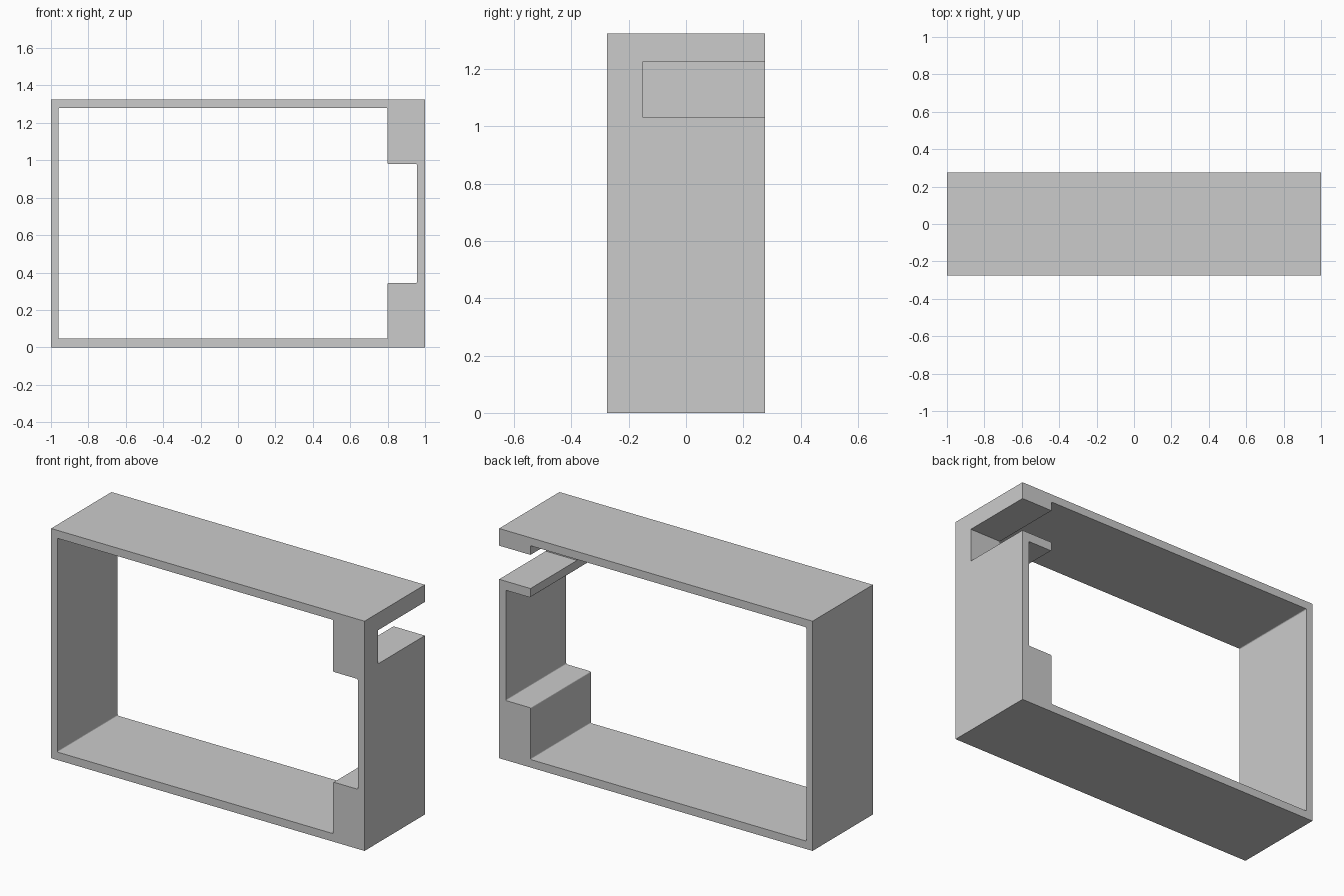
import bpy, bmesh

if "Cube" in bpy.data.objects:
    bpy.data.objects.remove(bpy.data.objects["Cube"])

DEPTH = 0.275      # half depth in y
HEIGHT = 1.325


def prism(name, outline, y0, y1, radius=0.0):
    """Extrude an (x, z) outline along y, optionally rounding its corners."""
    bm = bmesh.new()
    face = bm.faces.new([bm.verts.new((x, y0, z)) for x, z in outline])
    ext = bmesh.ops.extrude_face_region(bm, geom=[face])
    moved = [v for v in ext["geom"] if isinstance(v, bmesh.types.BMVert)]
    bmesh.ops.translate(bm, verts=moved, vec=(0, y1 - y0, 0))
    if radius:
        edges = [e for e in bm.edges
                 if abs(e.verts[0].co.y - e.verts[1].co.y) > 1e-4]
        bmesh.ops.bevel(bm, geom=edges, offset=radius, segments=3,
                        profile=0.5, affect='EDGES')
    bmesh.ops.recalc_face_normals(bm, faces=bm.faces)
    mesh = bpy.data.meshes.new(name)
    bm.to_mesh(mesh)
    bm.free()
    obj = bpy.data.objects.new(name, mesh)
    bpy.context.collection.objects.link(obj)
    return obj


def rect(x0, z0, x1, z1):
    return [(x0, z0), (x1, z0), (x1, z1), (x0, z1)]


def cut(target, cutter):
    cutter.hide_render = True
    cutter.display_type = 'WIRE'
    mod = target.modifiers.new(cutter.name, 'BOOLEAN')
    mod.operation = 'DIFFERENCE'
    mod.solver = 'EXACT'
    mod.object = cutter


# Outer body of the frame
frame = prism("frame", rect(-1, 0, 1, HEIGHT), -DEPTH, DEPTH)

# Window opening, leaving a thick block at each right-hand corner
window = [(-0.96, 0.046), (0.80, 0.046), (0.80, 0.344), (0.957, 0.344),
          (0.957, 0.98), (0.80, 0.98), (0.80, 1.279), (-0.96, 1.279)]
cut(frame, prism("window_cutter", window, -0.4, 0.4, radius=0.006))

# Slot through the upper block, open at the side, back and inside
cut(frame, prism("slot_cutter", rect(0.7, 1.032, 1.1, 1.226), -0.15, 0.4))
